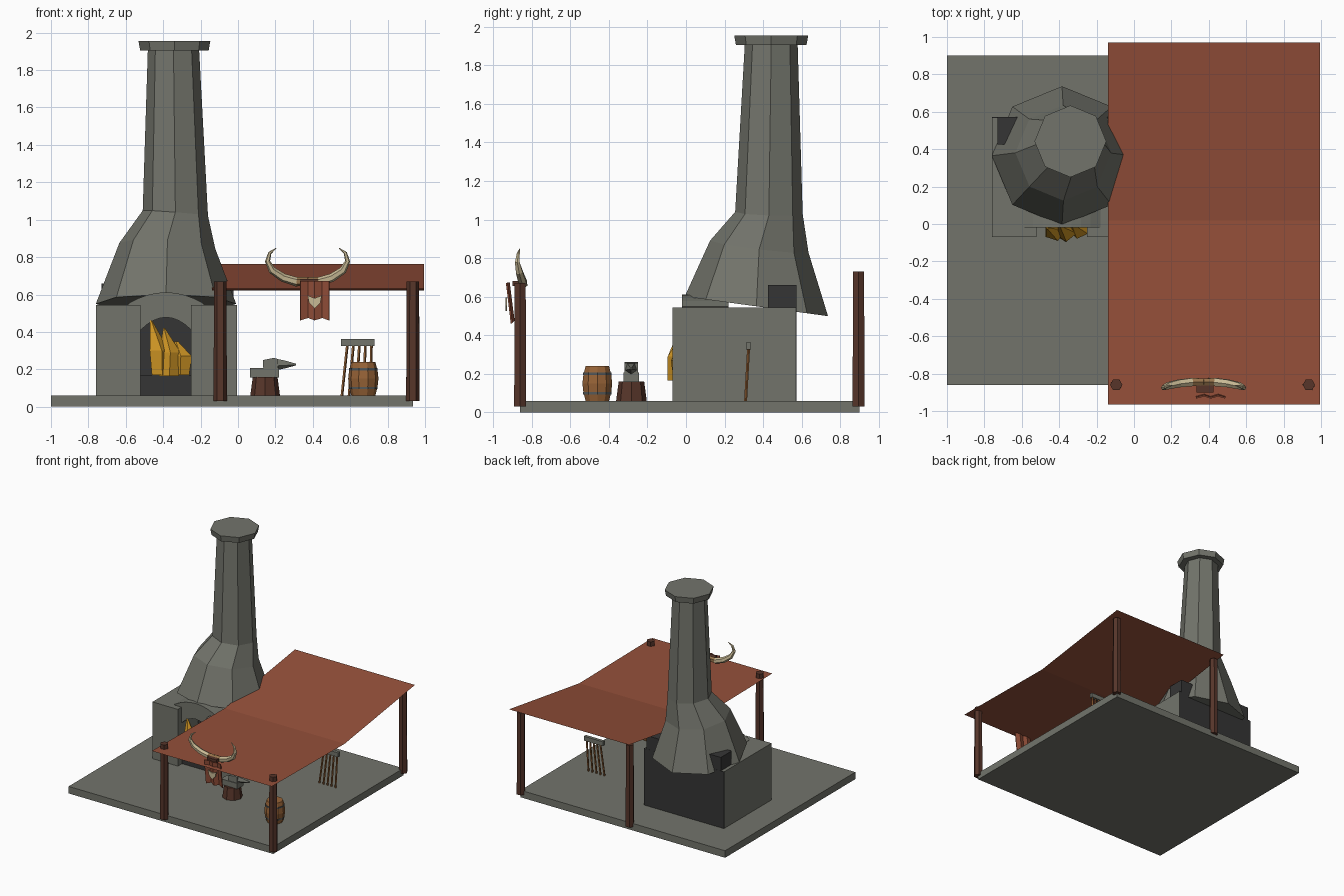
import bpy, bmesh, math
from mathutils import Vector

cube = bpy.data.objects.get("Cube")
if cube:
    bpy.data.objects.remove(cube, do_unlink=True)


def material(name, *rgb):
    m = bpy.data.materials.new(name)
    m.use_nodes = True
    m.diffuse_color = (*rgb, 1)
    m.node_tree.nodes["Principled BSDF"].inputs["Base Color"].default_value = (*rgb, 1)
    return m


STONE = material("stone grey", .17, .175, .148)
CHAR = material("charcoal", .036, .036, .036)
CLOTH = material("rust red cloth", .3, .08, .042)
TIMBER = material("dark timber", .095, .036, .023)
OAK = material("barrel oak", .31, .125, .038)
FIRE = material("flame gold", .62, .3, .018)
BONE = material("bone", .58, .49, .3)
TAN = material("tan horn base", .3, .17, .07)
IRON = material("hoop iron", .09, .1, .1)


def finish(name, bm, *mats):
    bmesh.ops.recalc_face_normals(bm, faces=bm.faces)
    me = bpy.data.meshes.new(name)
    bm.to_mesh(me)
    bm.free()
    for m in mats:
        me.materials.append(m)
    ob = bpy.data.objects.new(name, me)
    bpy.context.collection.objects.link(ob)
    return ob


def box(name, lo, hi, mat):
    bm = bmesh.new()
    bmesh.ops.create_cube(bm, size=1)
    for v in bm.verts:
        v.co = [a + (b - a) * (c + .5) for a, b, c in zip(lo, hi, v.co)]
    return finish(name, bm, mat)


def loft(name, rings, sides, *mats, turn=0.0):
    """Skin rings given as (centre, radius, optional normal) and cap both ends."""
    bm = bmesh.new()
    loops = []
    for centre, radius, *normal in rings:
        n = Vector(normal[0]) if normal else Vector((0, 0, 1))
        q = Vector((0, 0, 1)).rotation_difference(n)
        angles = [turn + math.tau * i / sides for i in range(sides)]
        loops.append([bm.verts.new(Vector(centre) + q @ Vector(
            (radius * math.cos(a), radius * math.sin(a), 0))) for a in angles])
    for a, b in zip(loops, loops[1:]):
        for i in range(sides):
            j = (i + 1) % sides
            bm.faces.new((a[i], a[j], b[j], b[i]))
    bm.faces.new(loops[0])
    bm.faces.new(loops[-1])
    return finish(name, bm, *mats)


def prism(name, outline, y0, y1, mat):
    """Extrude an x-z outline along y."""
    bm = bmesh.new()
    face = bm.faces.new([bm.verts.new((x, y0, z)) for x, z in outline])
    out = bmesh.ops.extrude_face_region(bm, geom=[face])
    for v in out["geom"]:
        if isinstance(v, bmesh.types.BMVert):
            v.co.y = y1
    return finish(name, bm, mat)


# Ground slab
box("floor_slab", (-1, -.86, 0), (.935, .9, .06), STONE)

# Forge body: two cheeks, dark back and hearth
for side, x0, x1 in (("right", -.76, -.52), ("left", -.25, -.005)):
    box(f"forge_{side}_wall", (x0, -.07, .05), (x1, .568, .545), STONE)
box("forge_core", (-.521, .2, .05), (-.249, .568, .545), CHAR)
box("hearth_bed", (-.521, -.015, .05), (-.249, .22, .17), CHAR)
box("forge_back_plate", (-.76, .566, .05), (-.005, .573, .545), CHAR)
box("coal_box", (-.73, .425, .5), (-.025, .572, .66), CHAR)

# Arched hood over the opening
STEPS = 8
upper, lower = [], []
for i in range(STEPS + 1):
    t = 2 * i / STEPS - 1
    upper.append((-.385 + .205 * t, .55 + .062 * (1 - t * t)))
    lower.append((-.385 + .136 * t, .41 + .068 * (1 - t * t)))
prism("hood_arch", upper + lower[::-1], -.02, .22, STONE)

# Chimney skirt, stack and cap
loft("chimney", [((-.385, .365, .55), .375, (0, .137, 1)),
                 ((-.378, .38, .86), .257, (.06, .12, 1)),
                 ((-.335, .43, 1.035), .175, (.08, .03, 1)),
                 ((-.345, .442, 1.91), .137)], 8, STONE)
loft("chimney_cap", [((-.34, .442, 1.905), .183), ((-.34, .442, 1.955), .192)], 8, STONE)

# Fire
FLAMES = [
    [((-.42, -.03, .17), .05), ((-.425, -.035, .3), .058), ((-.465, -.02, .46), .006)],
    [((-.37, -.04, .165), .055), ((-.365, -.035, .29), .06), ((-.395, -.01, .42), .005)],
    [((-.3, -.02, .17), .045), ((-.295, -.025, .27), .055), ((-.33, 0, .35), .01)],
]
for i, rings in enumerate(FLAMES):
    loft(f"flame_{i + 1}", rings, 5, FIRE, turn=i)

# Awning posts
for x in (-.095, .935):
    loft("front_post", [((x, -.86, .03), .036), ((x, -.86, .67), .033)], 6, TIMBER)
    loft("back_post", [((x, .895, .03), .036), ((x, .895, .73), .033)], 6, TIMBER)

# Awning sheet with a fold across the middle
bm = bmesh.new()
rows = [[bm.verts.new((x, y, z)) for x in (-.14, .995)]
        for y, z in ((-.965, .633), (.02, .622), (.97, .762))]
for a, b in zip(rows, rows[1:]):
    bm.faces.new((a[0], a[1], b[1], b[0]))
finish("awning_sheet", bm, CLOTH)

# Barrel and hoops
BX, BY = .67, -.46
loft("barrel", [((BX, BY, z), r) for z, r in
                ((.06, .064), (.105, .076), (.15, .081), (.195, .076), (.24, .064))], 10, OAK)
for z in (.1, .2):
    loft("barrel_hoop", [((BX, BY, z - .006), .077), ((BX, BY, z + .006), .077)], 10, IRON)

# Stump and anvil
loft("stump", [((.145, -.283, .055), .08), ((.145, -.283, .16), .066)], 8, TIMBER)
box("anvil_base", (.065, -.325, .157), (.22, -.243, .206), STONE)
prism("anvil_face", [(.135, .21), (.15, .2), (.215, .2), (.215, .255), (.19, .261), (.135, .25)],
      -.32, -.25, STONE)
loft("anvil_horn", [((.205, -.285, .229), .034, (1, 0, 0)), ((.255, -.285, .228), .022, (1, 0, 0)),
                    ((.31, -.285, .226), .005, (1, 0, 0))], 5, STONE)

# Tool rack with leaning shafts
box("tool_rack_bar", (.55, .31, .325), (.73, .338, .362), STONE)
for i in range(5):
    top = Vector((.585 + .032 * i, .325, .34))
    foot = top + Vector((-.03 + .006 * i, -.016, -.28))
    axis = top - foot
    loft("tool_shaft", [(foot, .008, axis), (top, .008, axis)], 5, OAK)

# Trophy horns, mirrored about the middle
MID = .372
PATH = [(0, -.845, .672, .022), (.06, -.845, .668, .025), (.13, -.852, .69, .023),
        (.19, -.865, .73, .02), (.214, -.875, .778, .014), (.202, -.87, .822, .009),
        (.168, -.862, .848, .002)]
for name, s in (("left_horn", 1), ("right_horn", -1)):
    pts = [Vector((MID + s * x, y, z)) for x, y, z, r in PATH]
    rings = []
    for i, p in enumerate(pts):
        tangent = pts[min(i + 1, len(pts) - 1)] - pts[max(i - 1, 0)]
        rings.append((p, PATH[i][3], tangent))
    horn = loft(name, rings, 6, BONE, TAN)
    for f in horn.data.polygons:
        f.material_index = int(abs(f.center.x - MID) < .07)
box("horn_mount", (.335, -.9, .655), (.425, -.84, .682), TIMBER)

# Pleated banner hanging under the horns
bm = bmesh.new()
BANNER = [(.332, -.93, .462), (.375, -.918, .475), (.41, -.93, .462), (.45, -.918, .475), (.488, -.93, .462)]
pairs = [(bm.verts.new((x, y, .672)), bm.verts.new((x, y + .025, z))) for x, y, z in BANNER]
for a, b in zip(pairs, pairs[1:]):
    bm.faces.new((a[0], a[1], b[1], b[0]))
banner = finish("banner", bm, CLOTH)
mod = banner.modifiers.new("cloth thickness", "SOLIDIFY")
mod.thickness = .008
mod.offset = 0

# Plain bone patch on the banner
prism("banner_patch", [(.41, .525), (.44, .555), (.448, .595), (.41, .58), (.372, .595), (.38, .555)],
      -.937, -.929, BONE)
